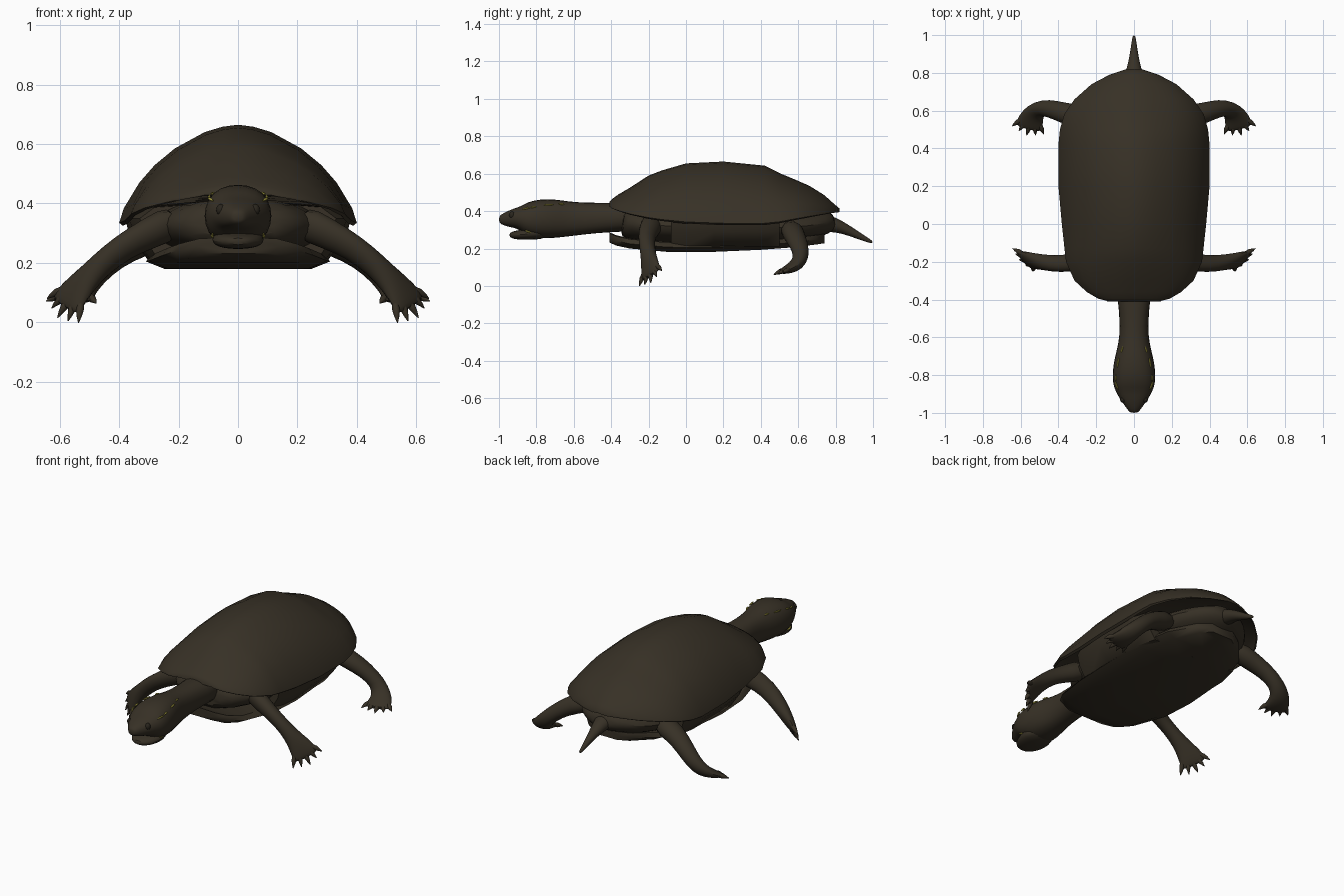
import bpy, bmesh, math
from mathutils import Vector

if "Cube" in bpy.data.objects:
    bpy.data.objects.remove(bpy.data.objects["Cube"])


def material(name, rgb):
    m = bpy.data.materials.new(name)
    m.diffuse_color = (*rgb, 1)
    m.use_nodes = True
    m.node_tree.nodes["Principled BSDF"].inputs["Base Color"].default_value = m.diffuse_color
    return m


SKIN = material("dark olive brown", (0.038, 0.030, 0.019))
YELLOW = material("yellow marking", (0.36, 0.32, 0.05))
EYE = material("dark eye", (0.022, 0.018, 0.012))


def loft(name, rings, mat=SKIN, mirror=False, subdiv=0, angle=50):
    """Skin a list of equal-sized closed rings and cap both ends."""
    bm = bmesh.new()
    vs = [[bm.verts.new(p) for p in r] for r in rings]
    n = len(vs[0])
    for a, b in zip(vs, vs[1:]):
        for i in range(n):
            bm.faces.new((a[i], a[(i + 1) % n], b[(i + 1) % n], b[i]))
    bm.faces.new(vs[0])
    bm.faces.new(vs[-1])
    bmesh.ops.recalc_face_normals(bm, faces=bm.faces)
    me = bpy.data.meshes.new(name)
    bm.to_mesh(me)
    bm.free()
    ob = bpy.data.objects.new(name, me)
    bpy.context.collection.objects.link(ob)
    me.materials.append(mat)
    bpy.ops.object.select_all(action='DESELECT')
    ob.select_set(True)
    bpy.context.view_layer.objects.active = ob
    bpy.ops.object.shade_smooth_by_angle(angle=math.radians(angle))
    if mirror:
        ob.modifiers.new("mirror", 'MIRROR').use_mirror_merge = False
    if subdiv:
        s = ob.modifiers.new("subdivide", 'SUBSURF')
        s.levels = s.render_levels = subdiv
    return ob


def power(v, e):
    return math.copysign(abs(v) ** e, v)


def tube_rings(rows, wide, n=12, e=1.0):
    """Elliptical rings along rows of x, y, z, wide radius, thin radius."""
    pts = [Vector(r[:3]) for r in rows]
    rings = []
    for i, (p, r) in enumerate(zip(pts, rows)):
        t = (pts[min(i + 1, len(pts) - 1)] - pts[max(i - 1, 0)]).normalized()
        u = Vector(wide)
        u = (u - t * u.dot(t)).normalized()
        v = t.cross(u)
        rings.append([p + u * r[3] * power(math.cos(a), e) + v * r[4] * power(math.sin(a), e)
                      for a in (2 * math.pi * k / n for k in range(n))])
    return rings


def tube(name, rows, wide, e=1.0, **kw):
    return loft(name, tube_rings(rows, wide, e=e), **kw)


def mirrored_ring(half, y):
    """Closed ring from a half outline that starts and ends on x = 0."""
    return [(x, y, z) for x, z in half] + [(-x, y, z) for x, z in half[-2:0:-1]]


# Shell: y, half width, rim height, crown height
shell_rows = [(-0.41, .13, .425, .450), (-0.395, .19, .415, .465), (-0.36, .25, .402, .49),
              (-0.30, .315, .385, .525), (-0.20, .36, .365, .59), (-0.13, .368, .355, .617),
              (0, .382, .342, .655), (0.2, .40, .335, .665), (0.42, .40, .335, .643),
              (0.5, .392, .343, .603), (0.58, .37, .358, .57), (0.66, .315, .372, .535),
              (0.74, .225, .385, .485), (0.79, .13, .392, .44), (0.82, .04, .395, .415)]
dome = [(0, 1), (.13, .98), (.28, .925), (.53, .76), (.7, .59), (.83, .41), (.96, .15), (1, 0),
        (.97, -.03), (.88, .12), (0, .2)]
loft("shell", [mirrored_ring([(w * a, lo + (hi - lo) * b) for a, b in dome], y)
               for y, w, lo, hi in shell_rows], angle=60)

# Belly plate: y, half width, underside height
plate_rows = [(-0.41, .14, .232), (-0.37, .21, .215), (-0.3, .255, .20), (-0.1, .30, .182),
              (0.1, .31, .18), (0.4, .30, .193), (0.58, .25, .207), (0.7, .15, .222), (0.74, .08, .228)]
loft("belly_plate", [mirrored_ring([(0, z), (w * .8, z), (w, z + .025), (w * .93, z + .05), (0, z + .055)], y)
                     for y, w, z in plate_rows])

# Bridge joining belly plate and shell at the flanks
bridge = [(-.08, .27, .33), (0, .295, .365), (.15, .305, .38), (.38, .30, .378), (.5, .27, .34)]
loft("side_bridge", [mirrored_ring([(0, .20), (a, .212), (b * .96, .29), (b, .35), (b * .8, .4), (0, .42)], y)
                     for y, a, b in bridge])

# Soft body between the two shells
tube("body", [(0, -.35, .34, .15, .085), (0, -.28, .33, .24, .095), (0, -.1, .32, .31, .11),
              (0, .2, .31, .33, .11), (0, .5, .31, .31, .10), (0, .66, .32, .25, .085),
              (0, .76, .34, .14, .06), (0, .80, .35, .06, .04)], (1, 0, 0), subdiv=1)

# Neck and upper head
head_rows = [(0, -.25, .365, .12, .08), (0, -.40, .367, .085, .080), (0, -.55, .36, .077, .088),
             (0, -.63, .358, .084, .097), (0, -.70, .360, .104, .107), (0, -.78, .358, .119, .110),
             (0, -.85, .358, .116, .094), (0, -.885, .362, .100, .066), (0, -.92, .362, .082, .053),
             (0, -.96, .356, .052, .041), (0, -.99, .355, .030, .026), (0, -1.0, .355, .016, .014)]
tube("neck_and_head", head_rows, (1, 0, 0), e=.85, subdiv=1)
tube("lower_jaw", [(0, -.74, .287, .07, .035), (0, -.82, .281, .096, .036), (0, -.88, .274, .084, .028),
                   (0, -.92, .271, .058, .022), (0, -.945, .273, .025, .012)], (1, 0, 0), e=.85, subdiv=1)

# Eyes
tube("eyes", [(.040, -.925, .378, .014, .014), (.060, -.930, .379, .022, .018),
              (.069, -.933, .380, .016, .013), (.073, -.934, .380, .005, .004)],
     (0, 0, 1), mat=EYE, mirror=True, subdiv=1)


def head_point(y, deg):
    """Point on the head surface at a given y and angle above the side."""
    for a, b in zip(head_rows, head_rows[1:]):
        if b[1] <= y <= a[1]:
            f = (a[1] - y) / (a[1] - b[1])
            z, w, h = (a[k] + (b[k] - a[k]) * f for k in (2, 3, 4))
            c, s = math.cos(math.radians(deg)), math.sin(math.radians(deg))
            return w * power(c, .85) * .985, y, z + h * power(s, .85) * .985


# Yellow dashes behind the eye and at the jaw corner
for i, (y0, y1, d0, d1) in enumerate([(-.65, -.68, 50, 48), (-.71, -.76, 42, 40), (-.80, -.83, 37, 36),
                                      (-.835, -.875, 34, 38), (-.83, -.86, -45, -42)]):
    rows = [(*head_point(y0 + (y1 - y0) * f, d0 + (d1 - d0) * f), r, r)
            for f, r in ((0, .002), (.3, .0045), (.7, .0045), (1, .002))]
    tube(f"yellow_dash_{i + 1}", rows, (0, 0, 1), mat=YELLOW, mirror=True)

# Tail
tube("tail", [(0, .70, .345, .07, .055), (0, .79, .328, .050, .042), (0, .85, .305, .033, .030),
              (0, .91, .275, .021, .021), (0, .96, .250, .014, .014), (0, 1.0, .231, .007, .007)],
     (1, 0, 0), subdiv=1)


def leg(name, rows, wide, spread, length):
    """Limb with a flared webbed foot and five claws, on both sides."""
    tube(name, rows, wide, mirror=True, subdiv=1)
    end = Vector(rows[-1][:3])
    t = (end - Vector(rows[-3][:3])).normalized()
    u = Vector(wide)
    u = (u - t * u.dot(t)).normalized()
    for k in range(5):
        s = (k - 2) / 2
        d = (t + u * s * .75).normalized()
        base = end + u * s * spread - t * (.012 + .02 * abs(s))
        claw = [(*(base + d * length * f + Vector((0, 0, -.006 * f * f))), r, r)
                for f, r in ((-.3, .012), (.25, .013), (.65, .008), (1, .0015))]
        tube(f"{name}_claw_{k + 1}", claw, wide, mirror=True)


leg("front_leg", [(.20, -.17, .345, .06, .07), (.30, -.20, .300, .048, .058), (.39, -.212, .252, .040, .052),
                  (.46, -.205, .195, .040, .046), (.515, -.198, .140, .052, .037),
                  (.55, -.192, .100, .068, .028), (.575, -.190, .068, .072, .018),
                  (.585, -.190, .052, .062, .009)], (.6, .65, .4), .06, .05)
leg("hind_leg", [(.22, .56, .315, .06, .07), (.33, .575, .275, .055, .062), (.42, .605, .220, .045, .052),
                 (.485, .618, .160, .045, .045), (.525, .595, .115, .055, .038),
                 (.545, .555, .092, .070, .028), (.555, .52, .080, .074, .018),
                 (.56, .50, .075, .064, .009)], (1, .3, .05), .06, .045)
